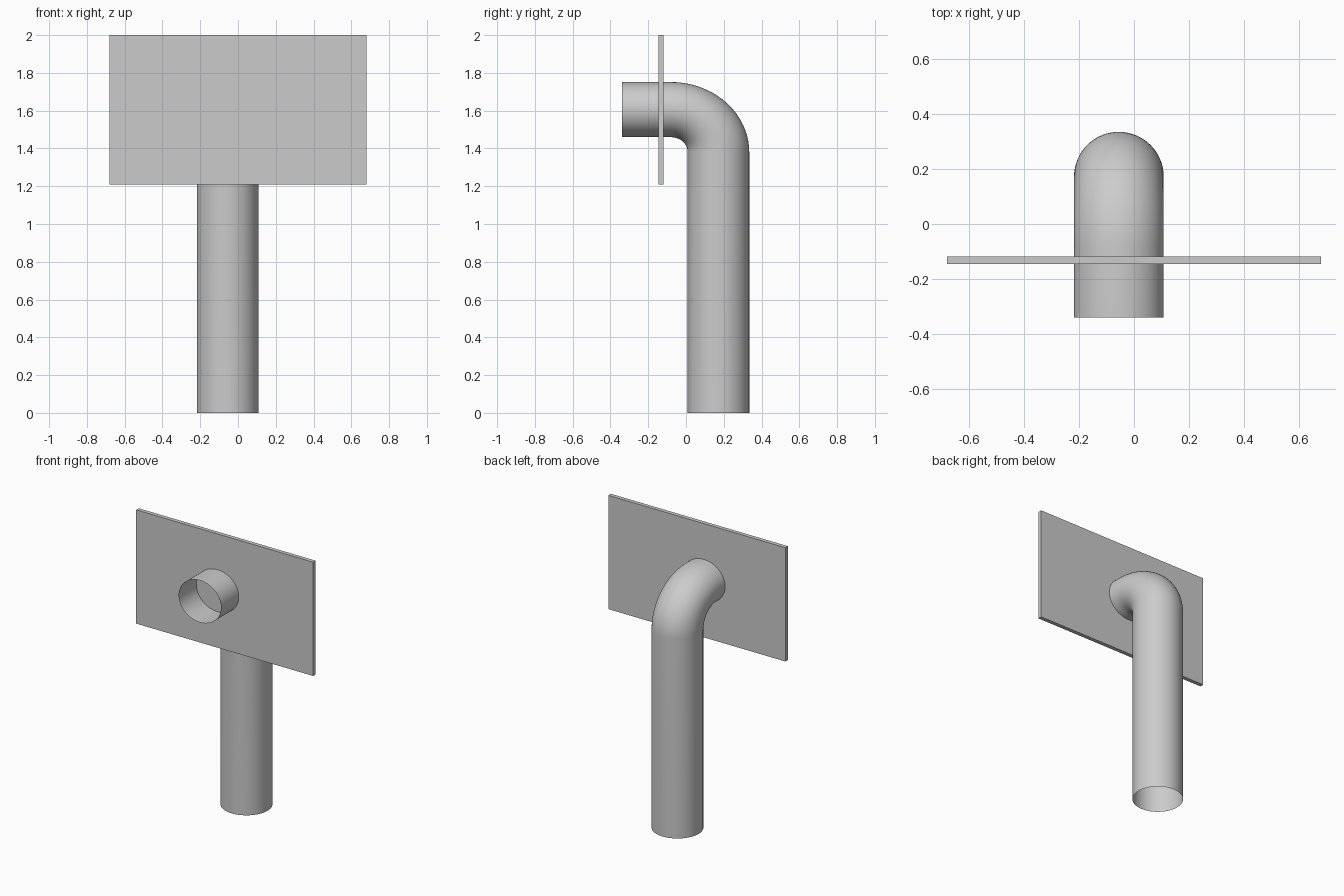
import bpy, bmesh
from math import sin, cos, pi, radians

if "Cube" in bpy.data.objects:
    bpy.data.objects.remove(bpy.data.objects["Cube"])

SIDES, STEPS = 64, 24
CX, R, BEND, SZ = -0.055, 0.163, 0.252, 0.895   # pipe radius, bend radius, vertical squash
BY, BZ = -0.08, 1.38                            # centre of the bend


def finish(name, bm, smooth=False):
    bmesh.ops.recalc_face_normals(bm, faces=bm.faces)
    mesh = bpy.data.meshes.new(name)
    bm.to_mesh(mesh)
    bm.free()
    obj = bpy.data.objects.new(name, mesh)
    bpy.context.collection.objects.link(obj)
    if smooth:
        bpy.ops.object.select_all(action='DESELECT')
        obj.select_set(True)
        bpy.context.view_layer.objects.active = obj
        bpy.ops.object.shade_smooth_by_angle(angle=radians(40))
    return obj


# Open thin-walled pipe: upright, elbow, then forward through the panel
stations = [(0.0, 0.0, -BZ)]
stations += [(pi / 2 * i / STEPS, 0.0, 0.0) for i in range(STEPS + 1)]
stations += [(pi / 2, -0.34 - BY, 0.0)]

bm = bmesh.new()
rings = []
for ang, dy, dz in stations:
    ring = []
    for k in range(SIDES):
        t = 2 * pi * k / SIDES
        d = BEND + R * cos(t)
        ring.append(bm.verts.new((CX + R * sin(t),
                                  BY + dy + d * cos(ang),
                                  BZ + dz + d * sin(ang) * SZ)))
    rings.append(ring)
for a, b in zip(rings, rings[1:]):
    for k in range(SIDES):
        n = (k + 1) % SIDES
        bm.faces.new((a[k], a[n], b[n], b[k]))
finish("bent_pipe", bm, smooth=True)

# Flat rectangular panel
bm = bmesh.new()
bmesh.ops.create_cube(bm, size=1)
for v in bm.verts:
    v.co = (v.co.x * 1.36, -0.132 + v.co.y * 0.028, 1.605 + v.co.z * 0.79)
finish("wall_panel", bm)
